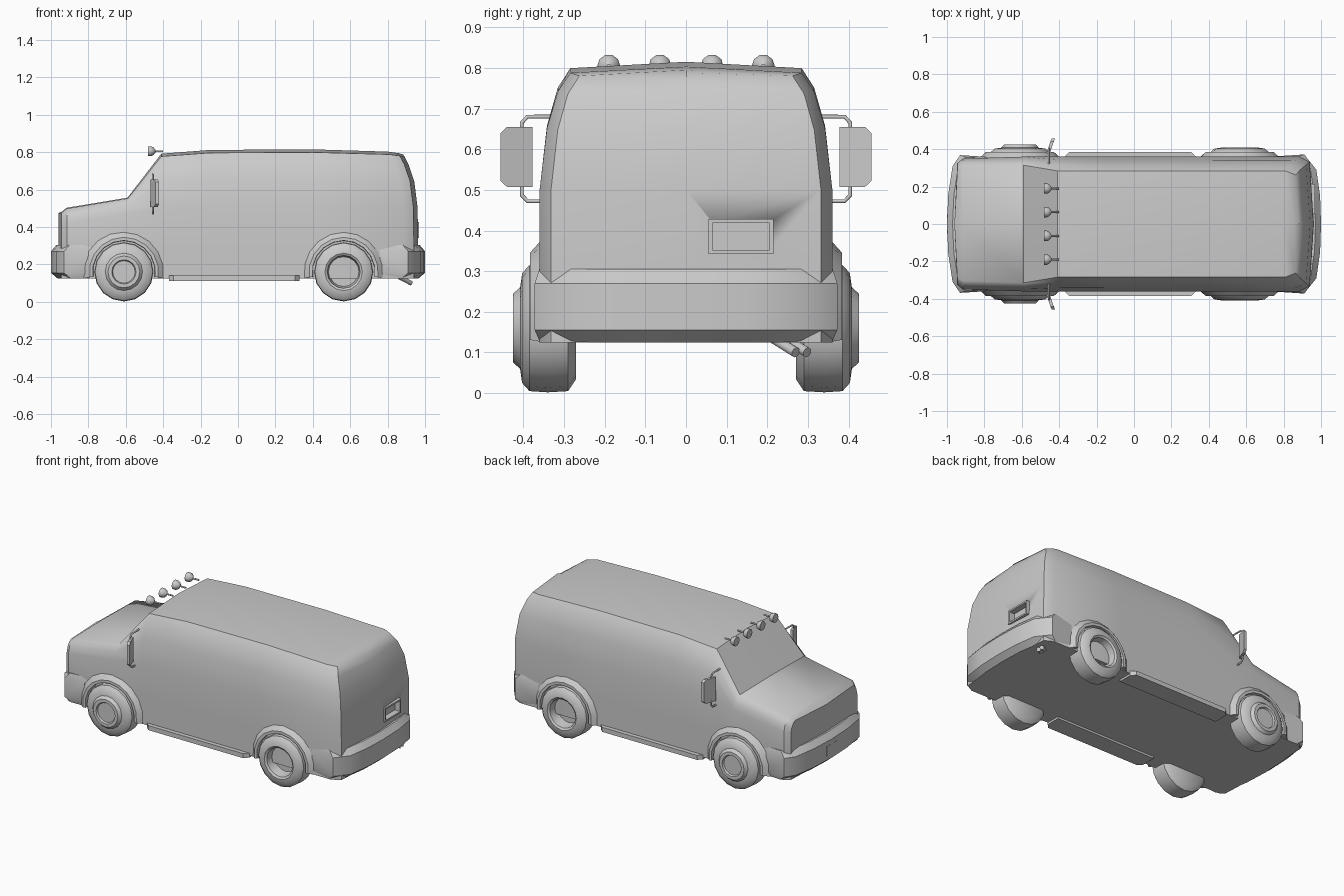
import bpy, bmesh
from math import sin, cos, pi, radians
from mathutils import Vector

if "Cube" in bpy.data.objects:
    bpy.data.objects.remove(bpy.data.objects["Cube"])


def loft(name, rings, cap=True, angle=35):
    """Skin a list of closed rings of points into one mesh object."""
    bm = bmesh.new()
    vs = [[bm.verts.new(p) for p in ring] for ring in rings]
    n = len(rings[0])
    for a, b in zip(vs, vs[1:]):
        for i in range(n):
            j = (i + 1) % n
            bm.faces.new((a[i], a[j], b[j], b[i]))
    if cap:
        bm.faces.new(vs[0])
        bm.faces.new(vs[-1])
    bmesh.ops.remove_doubles(bm, verts=bm.verts, dist=1e-5)
    bmesh.ops.recalc_face_normals(bm, faces=bm.faces)
    me = bpy.data.meshes.new(name)
    bm.to_mesh(me)
    bm.free()
    me.shade_smooth()
    me.set_sharp_from_angle(angle=radians(angle))
    ob = bpy.data.objects.new(name, me)
    bpy.context.collection.objects.link(ob)
    return ob


def lathe(name, profile, center, axis, n, angle=35):
    """Revolve (radius, offset) pairs about the x or y axis."""
    c = Vector(center)
    rings = []
    for r, o in profile:
        ring = []
        for k in range(n):
            u, v = r * cos(2 * pi * k / n), r * sin(2 * pi * k / n)
            ring.append(c + Vector((o, u, v) if axis == 'x' else (u, o, v)))
        rings.append(ring)
    return loft(name, rings, False, angle)


def box(name, lo, hi):
    return loft(name, [[(lo[0], lo[1], z), (hi[0], lo[1], z), (hi[0], hi[1], z), (lo[0], hi[1], z)]
                       for z in (lo[2], hi[2])])


def tube(name, pts, r, sides=8):
    cu = bpy.data.curves.new(name, 'CURVE')
    cu.dimensions = '3D'
    cu.bevel_depth = r
    cu.bevel_resolution = sides // 4
    cu.use_fill_caps = True
    sp = cu.splines.new('POLY')
    sp.points.add(len(pts) - 1)
    for p, q in zip(sp.points, pts):
        p.co = (*q, 1)
    ob = bpy.data.objects.new(name, cu)
    bpy.context.collection.objects.link(ob)
    return ob


def lean(z):
    return 0.962 - 1.35 * max(0, z - 0.4) ** 3


def section(x, top, w, belt=0.5, t=1.0, wscale=1.0):
    """Body cross-section; x may be a function of height."""
    d = top - belt
    zs = [0.125, 0.3, belt, belt + .5 * d, belt + .8 * d, belt + .95 * d]
    tuck = [0, 0, 0, .05, .125, .21]
    fx = x if callable(x) else (lambda z: x)
    half = [(fx(z), w * (1 - t * k) * wscale, z) for z, k in zip(zs, tuck)]
    return ([(fx(.125), 0, .125)] + half + [(fx(top), 0, top)]
            + [(a, -b, c) for a, b, c in reversed(half)])


# Van body
body = loft("van_body", [
    section(-.96, .475, 0, .41),
    section(-.945, .48, .325, .41, .6),
    section(-.915, .503, .35, .42, .65),
    section(-.59, .557, .36, .47, .6),
    section(-.41, .792, .36),
    section(-.15, .812, .36),
    section(.4, .815, .36),
    section(lambda z: lean(z) - .075, .803, .36),
    section(lambda z: lean(z) - .022, .795, .332),
    section(lean, .788, 0)], False)

# Rear plate recess and frame
cut = box("plate_cutter", (.93, .065, .35), (1.1, .205, .42))
cut.hide_render = True
cut.hide_viewport = True
m = body.modifiers.new("plate_recess", 'BOOLEAN')
m.object, m.operation, m.solver = cut, 'DIFFERENCE', 'EXACT'
for nm, y0, y1, z0, z1 in (("bottom", .055, .215, .342, .352), ("top", .055, .215, .418, .428),
                           ("left", .055, .065, .352, .418), ("right", .205, .215, .352, .418)):
    box("plate_frame_" + nm, (.93, y0, z0), (.967, y1, z1))

# Bumpers, wrapped round both ends
for nm, s, plan in (("rear_bumper", 1, [(.76, .362), (.91, .372), (.975, .29), (.995, .15)]),
                    ("front_bumper", -1, [(.8, .36), (.93, .368), (.97, .31), (.993, .16)])):
    rings = []
    for z, inset in ((.125, .035), (.155, 0), (.27, 0), (.305, .03)):
        half = [(s * (x - inset), y * (1 - inset), z) for x, y in plan]
        rings.append(half + [(s * (1 - inset), 0, z)] + [(x, -y, z) for x, y, z in reversed(half)])
    loft(nm, rings)
box("front_plate", (-1.0, -.05, .18), (-.98, .05, .24))

# Wheels, arches, running boards and mirrors on both sides
tire = [(0, .27), (.125, .27), (.155, .29), (.158, .34), (.155, .385), (.135, .403), (.1, .408)]
hubs = {"front": [(.085, .425), (.065, .425), (.06, .415), (0, .415)],
        "rear": [(.088, .4), (.078, .34), (0, .34)]}
arch = [(.22, .352), (.205, .366), (.185, .384), (.168, .384), (.165, .34), (.2, .335)]
for s, side in ((1, "left"), (-1, "right")):
    for end, cx in (("front", -.61), ("rear", .565)):
        lathe(f"{end}_wheel_{side}", [(r, s * y) for r, y in tire + hubs[end]],
              (cx, 0, .16), 'y', 16)
        rings = []
        for k in range(11):
            a = radians(-9 + 198 * k / 10)
            rings.append([(cx + r * cos(a), s * y, .16 + r * sin(a)) for r, y in arch])
        loft(f"{end}_arch_{side}", rings)

    board = [(-.37, .27), (.33, .27), (.33, .36), (.305, .386), (-.345, .386), (-.37, .36)]
    loft(f"running_board_{side}", [[(x, s * y, z) for x, y in board] for z in (.112, .14)])

    # Mirror plate with clipped outer corners, angled slightly
    outline = [(.377, .507), (.44, .507), (.456, .522), (.456, .64), (.44, .655), (.377, .655)]
    loft(f"mirror_{side}", [[(-.46 + .35 * (y - .377) + dx, s * y, z) for y, z in outline]
                            for dx in (-.009, .009)])
    tube(f"mirror_arm_top_{side}", [(-.455, s * y, z) for y, z in
         ((.32, .68), (.39, .68), (.404, .665), (.404, .64))], .005)
    tube(f"mirror_arm_bottom_{side}", [(-.455, s * y, z) for y, z in
         ((.34, .472), (.39, .472), (.404, .487), (.404, .52))], .005)

# Roof lamps on short stalks
for i, y in enumerate((-.19, -.064, .064, .19)):
    lathe(f"roof_lamp_{i + 1}", [(0, -.48), (.028, -.48), (.028, -.465), (.022, -.452), (.008, -.442),
                                 (.005, -.44), (.005, -.4), (0, -.4)], (0, y, .805), 'x', 10, 50)

# Twin exhaust pipes
for i, y in enumerate((.27, .298)):
    tube(f"exhaust_pipe_{i + 1}", [(.83, y - .08, .15), (.925, y, .1)], .013)
